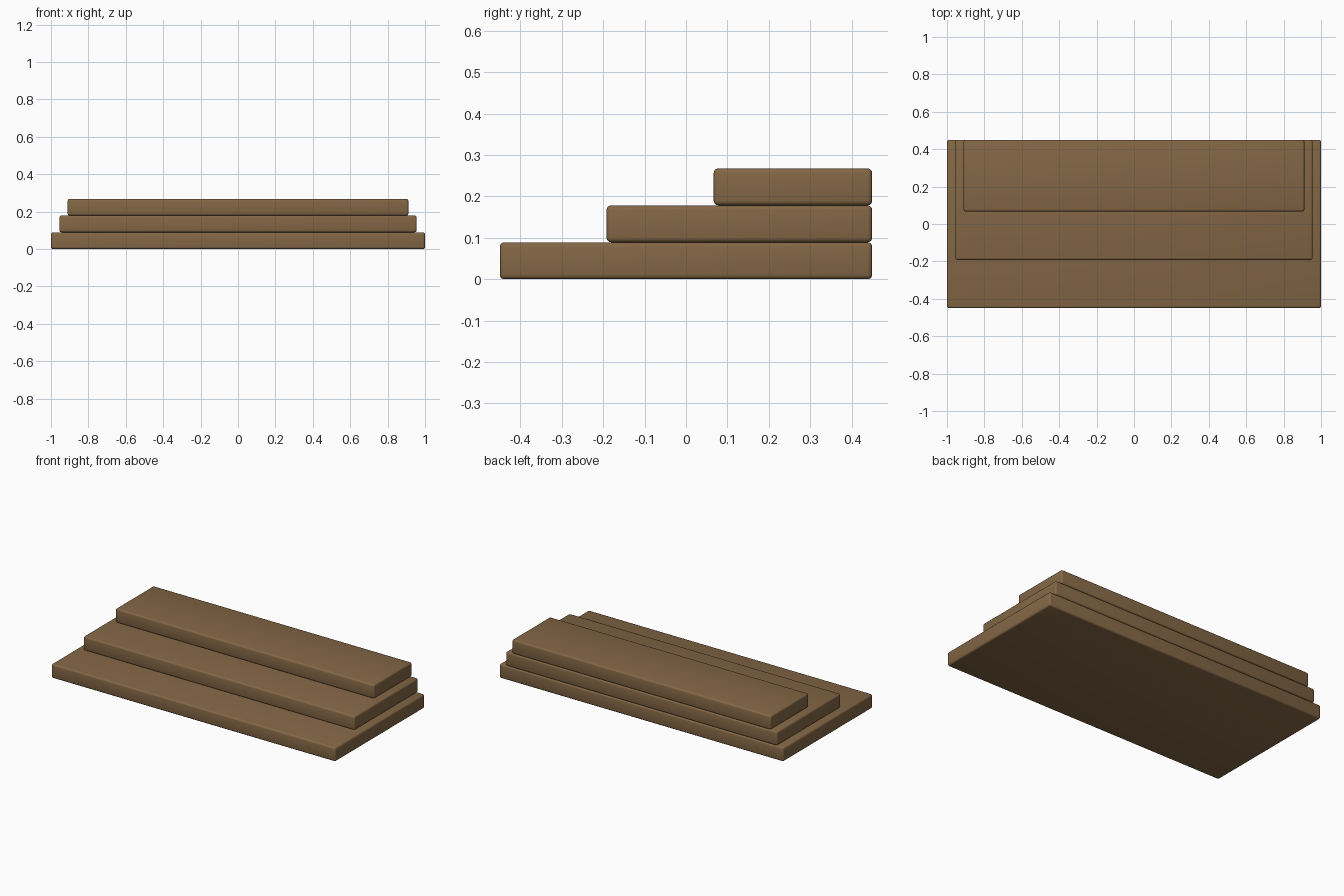
import bpy

cube = bpy.data.objects.get("Cube")
if cube:
    bpy.data.objects.remove(cube, do_unlink=True)

# Brown timber colour
wood = bpy.data.materials.new("brown_wood")
wood.use_nodes = True
colour = (0.23, 0.135, 0.06, 1)
wood.diffuse_color = colour
wood.node_tree.nodes["Principled BSDF"].inputs["Base Color"].default_value = colour

BACK = 0.45
RISE = 0.0893


def step(name, level, half_width, front):
    """Rounded slab flush with the back of the stair."""
    bpy.ops.mesh.primitive_cube_add(
        size=1, location=(0, (front + BACK) / 2, (level + 0.5) * RISE))
    slab = bpy.context.object
    slab.name = slab.data.name = name
    slab.scale = (half_width * 2, BACK - front, RISE)
    bpy.ops.object.transform_apply(location=False, rotation=False, scale=True)
    slab.data.materials.append(wood)
    # Softened edges
    bevel = slab.modifiers.new("soft_edges", "BEVEL")
    bevel.width = 0.011
    bevel.segments = 3
    bpy.ops.object.modifier_apply(modifier=bevel.name)
    bpy.ops.object.shade_smooth_by_angle()


# Three steps, each narrower and shallower than the one below
step("bottom_step", 0, 1.0, -0.45)
step("middle_step", 1, 0.955, -0.192)
step("top_step", 2, 0.911, 0.067)
